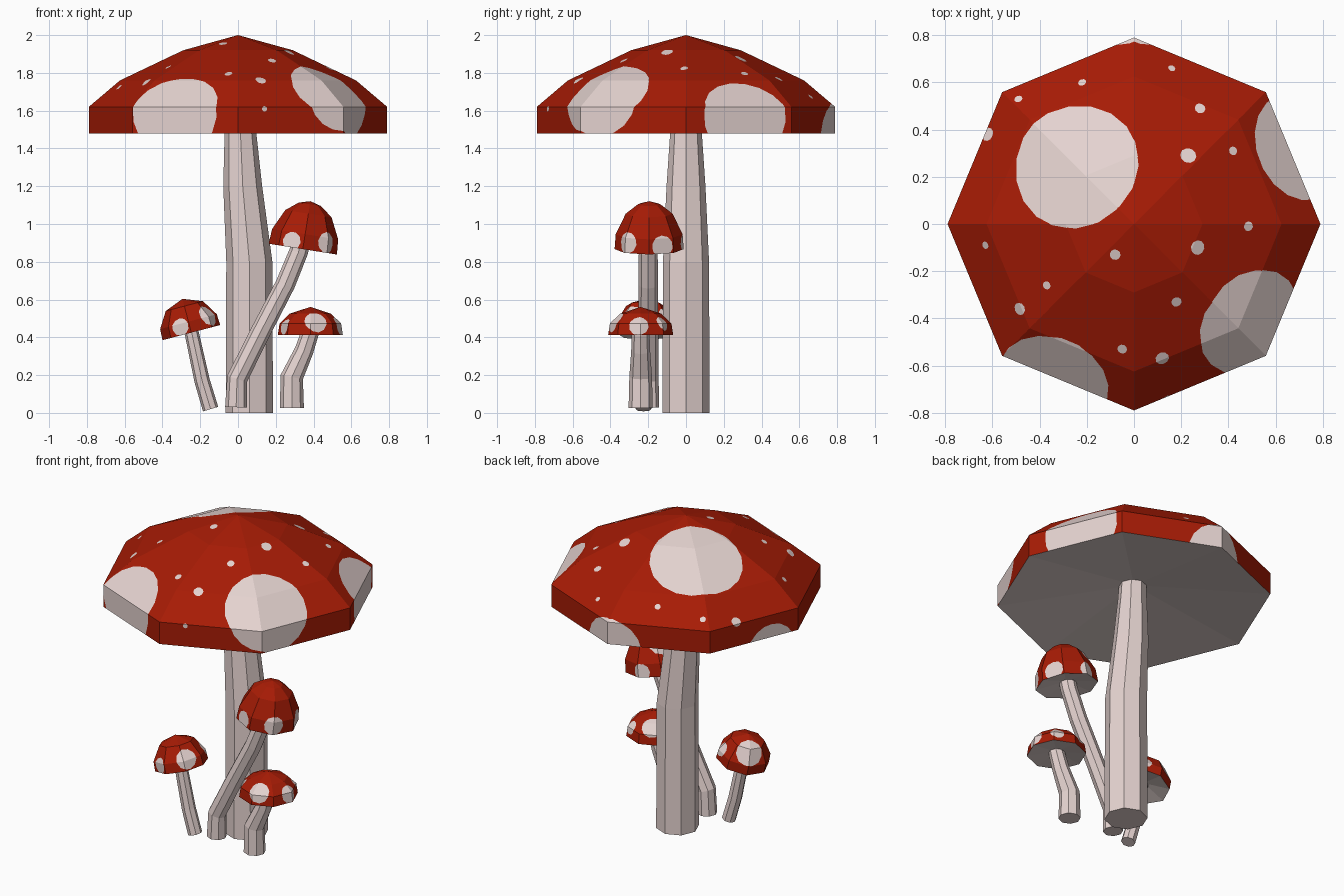
import bpy, bmesh, math
from mathutils import Vector, Matrix
from mathutils.bvhtree import BVHTree

if "Cube" in bpy.data.objects:
    bpy.data.objects.remove(bpy.data.objects["Cube"])

SIDES = 8


def material(name, rgb):
    m = bpy.data.materials.new(name)
    m.diffuse_color = (*rgb, 1)
    m.use_nodes = True
    m.node_tree.nodes["Principled BSDF"].inputs["Base Color"].default_value = m.diffuse_color
    return m


RED = material("cap_red", (0.385, 0.011, 0.0015))
PALE = material("pale_flesh", (0.78, 0.65, 0.63))
GILL = material("gill_grey", (0.70, 0.60, 0.58))


def finish(bm, name, mats):
    me = bpy.data.meshes.new(name)
    bm.to_mesh(me)
    bm.free()
    for m in mats:
        me.materials.append(m)
    ob = bpy.data.objects.new(name, me)
    bpy.context.collection.objects.link(ob)
    return ob


def bridge(bm, a, b):
    for i in range(SIDES):
        j = (i + 1) % SIDES
        bm.faces.new((a[i], a[j], b[j], b[i]))


def circle(bm, mat, r):
    return [bm.verts.new(mat @ Vector((r * math.cos(t), r * math.sin(t), 0)))
            for t in (2 * math.pi * i / SIDES for i in range(SIDES))]


# Bent stem: octagonal rings along a path of (x, z, radius) at depth y
def stem(name, y, path):
    bm = bmesh.new()
    rings = []
    for i, (x, z, r) in enumerate(path):
        a, b = path[max(i - 1, 0)], path[min(i + 1, len(path) - 1)]
        tilt = math.atan2(b[0] - a[0], b[1] - a[1]) if name != "main_stem" else 0
        rings.append(circle(bm, Matrix.Translation((x, y, z)) @ Matrix.Rotation(tilt, 4, 'Y'), r))
    for a, b in zip(rings, rings[1:]):
        bridge(bm, a, b)
    bm.faces.new(rings[0][::-1])
    bm.faces.new(rings[-1])
    bmesh.ops.recalc_face_normals(bm, faces=bm.faces[:])
    return finish(bm, name, [PALE])


# Cut the disc where a sphere crosses each cap face and colour it pale
def paint_spot(bm, centre, radius):
    centre = Vector(centre)
    n = 18 if radius > 0.1 else 10
    bm.normal_update()
    for face in [f for f in bm.faces if f.material_index == 0]:
        normal = face.normal.copy()
        depth = (face.verts[0].co - centre).dot(normal)
        if abs(depth) >= radius * 0.98:
            continue
        mid, r = centre + normal * depth, math.sqrt(radius ** 2 - depth ** 2)
        u = normal.orthogonal().normalized()
        v = normal.cross(u)
        inside = [face]
        for k in range(n):
            t = 2 * math.pi * k / n
            d = u * math.cos(t) + v * math.sin(t)
            co = mid + d * r
            geom = set(inside)
            for f in inside:
                geom.update(f.edges)
                geom.update(f.verts)
            res = bmesh.ops.bisect_plane(bm, geom=list(geom), dist=1e-5, plane_co=co, plane_no=d)
            inside = [f for f in res["geom"] if isinstance(f, bmesh.types.BMFace)
                      and (f.calc_center_median() - co).dot(d) < 0]
            if not inside:
                break
        for f in inside:
            f.material_index = 1


# Faceted cap: profile of (radius, height) rings, apex height, hollow underside
def cap(name, base, tilt, profile, top, hollow, spots, dots=()):
    bm = bmesh.new()
    mat = Matrix.Translation(base) @ Matrix.Rotation(math.radians(tilt), 4, 'Y')
    rings = [circle(bm, mat @ Matrix.Translation((0, 0, h)), r) for r, h in profile]
    for a, b in zip(rings, rings[1:]):
        bridge(bm, a, b)
    apex = bm.verts.new(mat @ Vector((0, 0, top)))
    under = bm.verts.new(mat @ Vector((0, 0, hollow)))
    for i in range(SIDES):
        j = (i + 1) % SIDES
        bm.faces.new((rings[-1][i], rings[-1][j], apex))
        bm.faces.new((rings[0][j], rings[0][i], under)).material_index = 2
    bmesh.ops.recalc_face_normals(bm, faces=bm.faces[:])
    tree = BVHTree.FromBMesh(bm)
    for x, y, z, r in spots:
        paint_spot(bm, (x, y, z), r)
    for x, y, r in dots:    # small dots dropped onto the cap from above
        paint_spot(bm, tree.ray_cast(Vector((x, y, 5)), Vector((0, 0, -1)))[0], r)
    return finish(bm, name, [RED, PALE, GILL])


# Main mushroom
stem("main_stem", 0, [(0.06, 0, 0.125), (0.06, 0.8, 0.122), (0.025, 1.2, 0.103),
                      (0.013, 1.48, 0.084), (0.01, 1.6, 0.078)])
cap("main_cap", (0, 0, 1.48), 0,
    [(0.79, 0), (0.79, 0.14), (0.625, 0.28), (0.29, 0.44)], 0.52, 0.1,
    [(-0.25, 0.25, 1.88, 0.27), (0.68, 0.32, 1.57, 0.232), (0.495, -0.42, 1.68, 0.24),
     (-0.335, -0.65, 1.595, 0.238), (0, 0.79, 1.435, 0.2), (-0.72, 0.17, 1.40, 0.16),
     (0.14, -0.73, 1.61, 0.014)],
    [(0.16, 0.66, 0.015), (0.28, 0.49, 0.022), (0.42, 0.31, 0.018), (0.23, 0.29, 0.033),
     (0.485, -0.01, 0.02), (0.27, -0.1, 0.03), (-0.08, -0.13, 0.022), (0.18, -0.33, 0.021),
     (-0.37, -0.26, 0.017), (-0.485, -0.36, 0.026), (-0.63, -0.09, 0.016),
     (-0.05, -0.53, 0.02), (0.12, -0.57, 0.028), (-0.22, 0.6, 0.017),
     (-0.49, 0.53, 0.017), (-0.62, 0.38, 0.028)])

# Tall leaning mushroom
stem("tall_stem", -0.2, [(-0.01, 0.03, 0.058), (-0.005, 0.18, 0.055), (0.12, 0.43, 0.053),
                         (0.25, 0.68, 0.052), (0.32, 0.85, 0.05), (0.335, 0.91, 0.05)])
cap("tall_cap", (0.343, -0.195, 0.867), 9,
    [(0.183, 0), (0.177, 0.08), (0.124, 0.19), (0.06, 0.24)], 0.257, 0.03,
    [(0.28, -0.36, 0.91, 0.05), (0.47, -0.31, 0.9, 0.055), (0.51, -0.12, 0.88, 0.058),
     (0.33, -0.02, 0.9, 0.05), (0.18, -0.15, 0.94, 0.045), (0.27, -0.13, 1.07, 0.07)])

# Small left mushroom
stem("left_stem", -0.225, [(-0.145, 0.02, 0.042), (-0.19, 0.17, 0.041),
                           (-0.24, 0.4, 0.038), (-0.252, 0.46, 0.036)])
cap("left_cap", (-0.247, -0.215, 0.425), -14.7,
    [(0.158, 0), (0.155, 0.06), (0.102, 0.145)], 0.185, 0.025,
    [(-0.305, -0.35, 0.455, 0.045), (-0.15, -0.3, 0.52, 0.06),
     (-0.345, -0.145, 0.52, 0.075), (-0.17, -0.1, 0.52, 0.045)])

# Small right mushroom
stem("right_stem", -0.24, [(0.285, 0.025, 0.064), (0.285, 0.19, 0.06),
                           (0.35, 0.33, 0.05), (0.38, 0.42, 0.047), (0.385, 0.46, 0.045)])
cap("right_cap", (0.383, -0.24, 0.413), 0,
    [(0.172, 0), (0.163, 0.06), (0.11, 0.112)], 0.148, 0.02,
    [(0.41, -0.37, 0.48, 0.058), (0.24, -0.31, 0.46, 0.045), (0.53, -0.25, 0.46, 0.05),
     (0.47, -0.13, 0.47, 0.04), (0.33, -0.13, 0.51, 0.06)])
